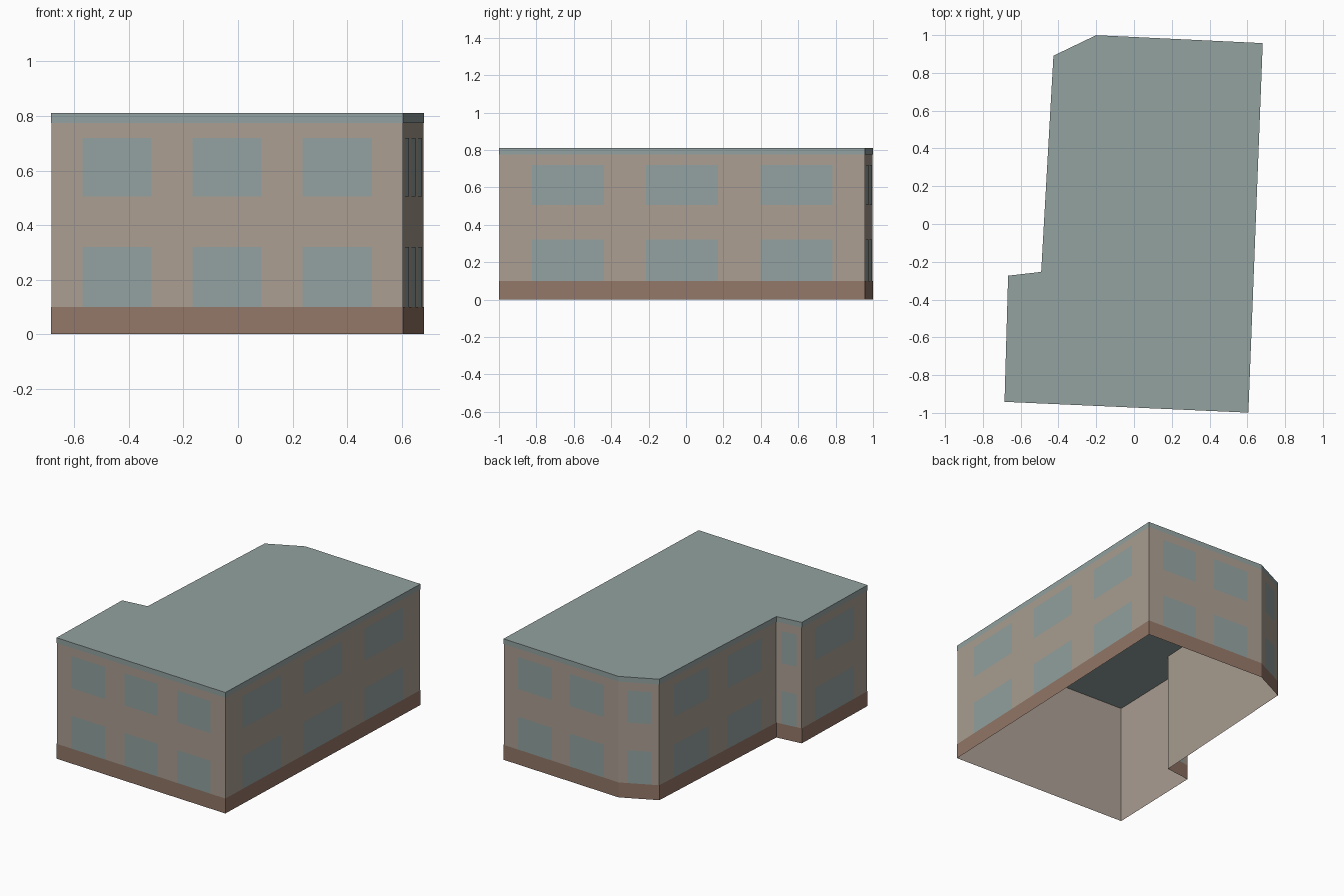
import bpy, bmesh
from mathutils import Vector

cube = bpy.data.objects.get("Cube")
if cube:
    bpy.data.objects.remove(cube)


def material(name, rgb):
    linear = [(c / 255 / 12.92) if c < 10 else ((c / 255 + 0.055) / 1.055) ** 2.4 for c in rgb]
    m = bpy.data.materials.new(name)
    m.use_nodes = True
    m.diffuse_color = (*linear, 1)
    bsdf = next(n for n in m.node_tree.nodes if n.type == 'BSDF_PRINCIPLED')
    bsdf.inputs["Base Color"].default_value = (*linear, 1)
    bsdf.inputs["Roughness"].default_value = 0.9
    return m


BEIGE = material("beige wall", (170, 158, 146))
BROWN = material("brown base", (147, 119, 104))
GREY = material("blue grey", (147, 162, 160))

HEIGHT, BASE_TOP, TRIM_BOTTOM = 0.81, 0.1, 0.775
GAP = 0.0015

# Floor plan corners, counter-clockwise, and window columns on each wall
PLAN = [Vector(p) for p in [(-0.684, -0.94), (0.604, -0.997), (0.68, 0.956), (-0.2, 0.998),
                            (-0.425, 0.89), (-0.49, -0.255), (-0.665, -0.275)]]
COLUMNS = [3, 3, 2, 1, 2, 1, 1]
STOREYS = [(0.1, 0.32), (0.505, 0.72)]


def normal(a, b):
    d = (b - a).normalized()
    return Vector((d.y, -d.x))


def offset_plan(distance):
    """Move every wall outward, with mitred corners."""
    result = []
    for i, p in enumerate(PLAN):
        n1 = normal(PLAN[i - 1], p)
        n2 = normal(p, PLAN[(i + 1) % len(PLAN)])
        result.append(p + (n1 + n2) * distance / (1 + n1.dot(n2)))
    return result


def quad(bm, a, b, low, high):
    corners = [(a.x, a.y, low), (b.x, b.y, low), (b.x, b.y, high), (a.x, a.y, high)]
    bm.faces.new([bm.verts.new(c) for c in corners])


def finish(name, bm, mat):
    bmesh.ops.remove_doubles(bm, verts=bm.verts, dist=0.0001)
    mesh = bpy.data.meshes.new(name)
    bm.to_mesh(mesh)
    bm.free()
    mesh.materials.append(mat)
    obj = bpy.data.objects.new(name, mesh)
    bpy.context.collection.objects.link(obj)


def band(name, plan, low, high, mat):
    bm = bmesh.new()
    for i, a in enumerate(plan):
        quad(bm, a, plan[(i + 1) % len(plan)], low, high)
    finish(name, bm, mat)


# Open-bottomed wall shell with base and roof edge bands
outer = offset_plan(GAP)
band("walls", PLAN, 0, HEIGHT, BEIGE)
band("base_band", outer, 0, BASE_TOP, BROWN)
band("roof_edge", outer, TRIM_BOTTOM, HEIGHT, GREY)

# Flat roof
bm = bmesh.new()
bm.faces.new([bm.verts.new((p.x, p.y, HEIGHT)) for p in outer])
finish("roof", bm, GREY)

# Window panes, evenly spaced along each wall
bm = bmesh.new()
for i, count in enumerate(COLUMNS):
    a, b = outer[i], outer[(i + 1) % len(outer)]
    half = 0.295 / count
    for k in range(count):
        centre = (k + 0.6) / (count + 0.2)
        for low, high in STOREYS:
            quad(bm, a.lerp(b, centre - half), a.lerp(b, centre + half), low, high)
finish("windows", bm, GREY)
